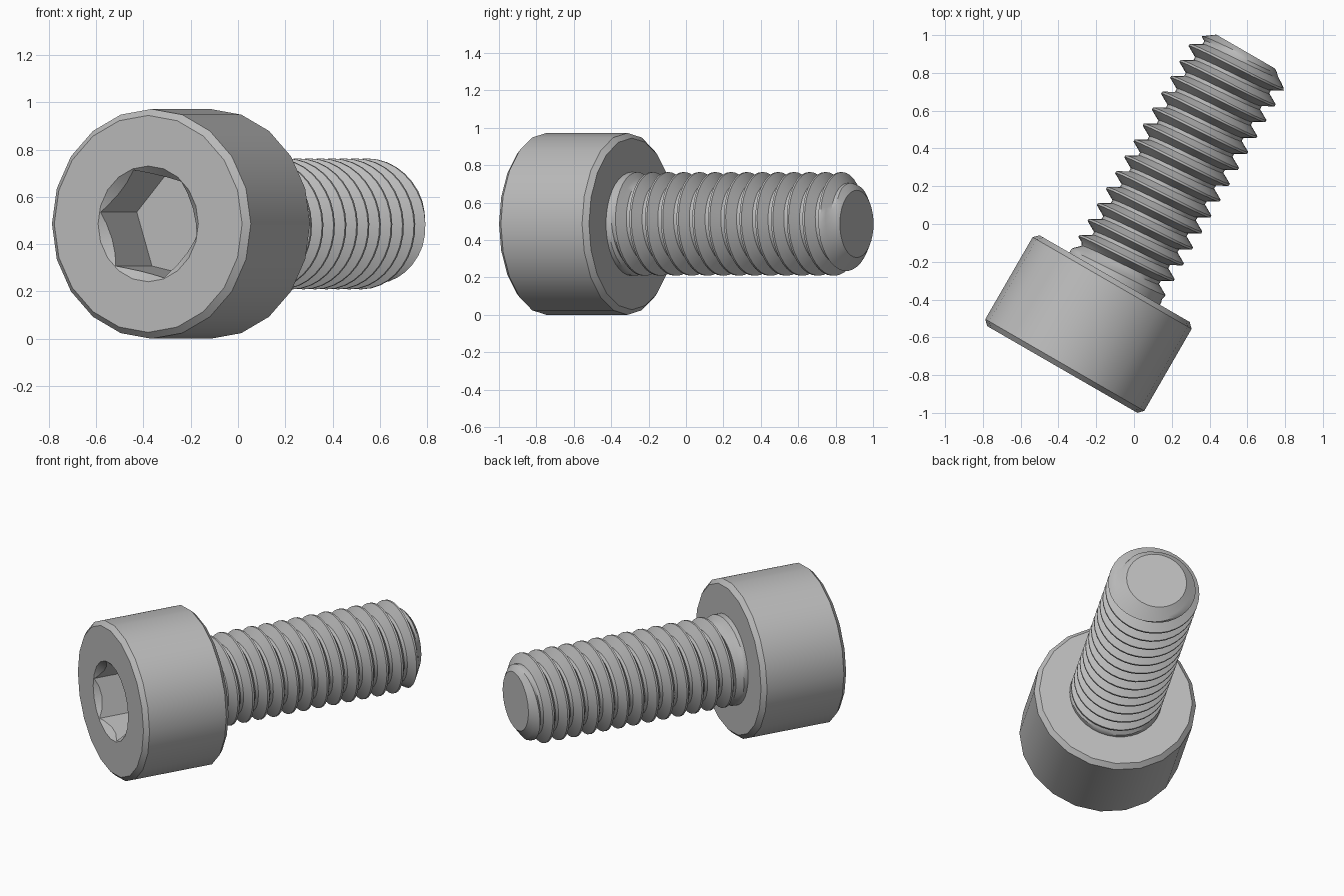
import bpy, bmesh, math
from mathutils import Matrix, Vector

if "Cube" in bpy.data.objects:
    bpy.data.objects.remove(bpy.data.objects["Cube"])

# Main dimensions, measured along the screw axis from the head face
HEAD_R, HEAD_LEN, TOTAL_LEN, CHAMFER = 0.486, 0.555, 1.943, 0.027
CREST_R, ROOT_R, TIP_R, PITCH = 0.277, 0.218, 0.18, 0.0972
CREST_AT = 1.872          # a crest position at angle zero

# Screw frame: x across, y up, -z along the screw; it lies at 30 degrees
across, up, outward = Vector((0.866, -0.5, 0)), Vector((0, 0, 1)), Vector((-0.5, -0.866, 0))
FRAME = Matrix((across, up, outward)).transposed().to_4x4()
FRAME.translation = (-0.38, -0.77, HEAD_R)

steel = bpy.data.materials.new("steel_grey")
steel.use_nodes = True
steel.diffuse_color = (0.5, 0.5, 0.5, 1)
steel.node_tree.nodes["Principled BSDF"].inputs["Base Color"].default_value = (0.5, 0.5, 0.5, 1)


def ring_point(radius, s, angle):
    return (radius * math.cos(angle), radius * math.sin(angle), -s)


def finish(name, bm):
    bmesh.ops.recalc_face_normals(bm, faces=bm.faces)
    mesh = bpy.data.meshes.new(name)
    bm.to_mesh(mesh)
    bm.free()
    mesh.materials.append(steel)
    obj = bpy.data.objects.new(name, mesh)
    obj.matrix_world = FRAME
    bpy.context.collection.objects.link(obj)
    return obj


def lathe(name, profile, sides, start=0.0):
    """Closed solid from (radius, distance) pairs."""
    bm = bmesh.new()
    rings = [[bm.verts.new(ring_point(r, s, start + math.tau * i / sides))
              for i in range(sides)] for r, s in profile]
    for a, b in zip(rings, rings[1:]):
        for i in range(sides):
            k = (i + 1) % sides
            bm.faces.new((a[i], a[k], b[k], b[i]))
    bm.faces.new(rings[0])
    bm.faces.new(rings[-1])
    return finish(name, bm)


def select_only(obj):
    bpy.ops.object.select_all(action='DESELECT')
    obj.select_set(True)
    bpy.context.view_layer.objects.active = obj


# Head: chamfered cylinder with a countersunk hexagonal socket
head = lathe("head", [(HEAD_R - CHAMFER, 0), (HEAD_R, CHAMFER),
                      (HEAD_R, HEAD_LEN - CHAMFER), (HEAD_R - CHAMFER, HEAD_LEN)], 20)
cutters = [lathe("socket_cutter", [(0.24, -0.1), (0.24, 0.31)], 6, math.radians(-12)),
           lathe("countersink_cutter", [(0.265, -0.02), (0.145, 0.1)], 20)]
select_only(head)
for cutter in cutters:
    mod = head.modifiers.new("cut", 'BOOLEAN')
    mod.operation, mod.solver, mod.object = 'DIFFERENCE', 'EXACT', cutter
    bpy.ops.object.modifier_apply(modifier=mod.name)
for cutter in cutters:
    bpy.data.objects.remove(cutter)


# Threaded shank: rows follow the helix, cut by the tip cone and neck collar
def shank_radius(thread_r, s):
    neck = CREST_R - max(0, s - HEAD_LEN - 0.025)
    tip = TIP_R + 1.36 * (TOTAL_LEN - s)
    return min(max(thread_r, neck), tip)


def threaded_shank(sides=36, start=0.5):
    mid = (CREST_R + ROOT_R) / 2
    tooth = [(-0.06, CREST_R), (0.06, CREST_R), (0.23, mid),
             (0.40, ROOT_R), (0.60, ROOT_R), (0.77, mid)]
    rows = [(CREST_AT + (turn + f) * PITCH, r) for turn in range(-16, 4) for f, r in tooth]
    bm = bmesh.new()
    grid = []
    for s0, r in rows:
        row = []
        for i in range(sides + 1):
            s = min(max(s0 - PITCH * i / sides, start), TOTAL_LEN)
            row.append(bm.verts.new(ring_point(shank_radius(r, s), s, math.tau * i / sides)))
        grid.append(row)
    for a, b in zip(grid, grid[1:]):
        for i in range(sides):
            bm.faces.new((a[i], a[i + 1], b[i + 1], b[i]))
    bmesh.ops.remove_doubles(bm, verts=bm.verts, dist=0.0002)
    bmesh.ops.holes_fill(bm, edges=[e for e in bm.edges if e.is_boundary], sides=0)
    return finish("threaded_shank", bm)


shank = threaded_shank()
for part in (head, shank):
    select_only(part)
    bpy.ops.object.shade_smooth_by_angle(angle=math.radians(30))
